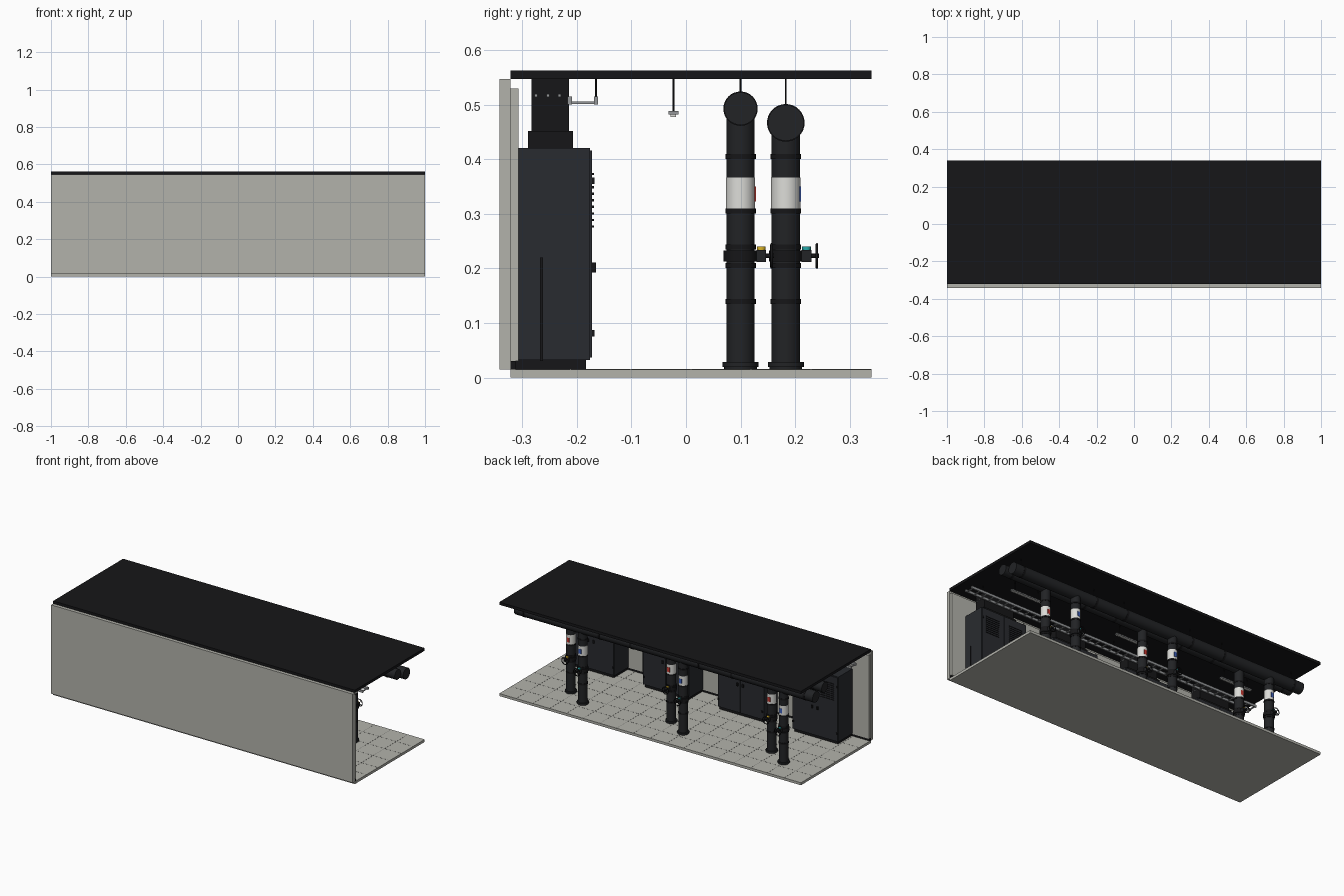
import bpy, bmesh, math
from mathutils import Matrix, Vector

if "Cube" in bpy.data.objects:
    bpy.data.objects.remove(bpy.data.objects["Cube"])

def mat(name, r, g, b):
    m = bpy.data.materials.new(name)
    m.diffuse_color = (r, g, b, 1)
    m.use_nodes = True
    m.node_tree.nodes["Principled BSDF"].inputs["Base Color"].default_value = m.diffuse_color
    return m

BLACK = mat("black", .008, .008, .009)
PIPE = mat("pipe_charcoal", .016, .017, .019)
CAB = mat("cabinet_slate", .022, .024, .029)
STONE = mat("stone_grey", .45, .45, .41)
LINE = mat("tile_seam", .16, .16, .15)
STEEL = mat("steel", .3, .31, .32)
WHITE = mat("white_band", .72, .72, .69)
RED = mat("red", .6, .04, .03)
BLUE = mat("blue", .05, .12, .5)
YELLOW = mat("yellow", .7, .45, .02)
TEAL = mat("teal", .02, .4, .4)

def finish(name, bm, m):
    me = bpy.data.meshes.new(name)
    bm.to_mesh(me)
    bm.free()
    me.materials.append(m)
    ob = bpy.data.objects.new(name, me)
    bpy.context.collection.objects.link(ob)
    return ob

def boxes(name, spans, m):
    """One object from (x0,x1,y0,y1,z0,z1) spans."""
    bm = bmesh.new()
    for x0, x1, y0, y1, z0, z1 in spans:
        mx = Matrix.Translation(((x0+x1)/2, (y0+y1)/2, (z0+z1)/2)) @ Matrix.Diagonal((x1-x0, y1-y0, z1-z0, 1))
        bmesh.ops.create_cube(bm, size=1, matrix=mx)
    return finish(name, bm, m)

def rods(name, parts, m, n=32):
    """One object from (start, end, radius) cylinders, smooth sides and sharp rims."""
    bm = bmesh.new()
    for a, b, r in parts:
        a, b = Vector(a), Vector(b)
        rot = Vector((0, 0, 1)).rotation_difference(b - a).to_matrix().to_4x4()
        bmesh.ops.create_cone(bm, cap_ends=True, segments=n, radius1=r, radius2=r,
                              depth=(b - a).length, matrix=Matrix.Translation((a + b) / 2) @ rot)
    for f in bm.faces:
        f.smooth = len(f.verts) == 4
    for e in bm.edges:
        e.smooth = all(f.smooth for f in e.link_faces)
    return finish(name, bm, m)

def ring(name, c, R, r, m, n=28, k=8):
    """Torus facing y."""
    bm = bmesh.new()
    v = [[bm.verts.new((c[0] + (R + r*math.cos(t*math.tau/k))*math.cos(s*math.tau/n),
                        c[1] + r*math.sin(t*math.tau/k),
                        c[2] + (R + r*math.cos(t*math.tau/k))*math.sin(s*math.tau/n)))
          for t in range(k)] for s in range(n)]
    for s in range(n):
        for t in range(k):
            bm.faces.new((v[s][t], v[s][(t+1) % k], v[(s+1) % n][(t+1) % k], v[(s+1) % n][t])).smooth = True
    bmesh.ops.recalc_face_normals(bm, faces=bm.faces)
    return finish(name, bm, m)

# Room shell
boxes("floor", [(-1, 1, -.322, .34, 0, .015)], STONE)
boxes("wall", [(-1, 1, -.342, -.322, .015, .547)], STONE)
boxes("ceiling", [(-1, 1, -.322, .34, .547, .563)], BLACK)
boxes("baseboard", [(-1, 1, -.322, -.313, .015, .03)], BLACK)
boxes("wall_panels", [(-1 + i*.25 + .003, -.75 + i*.25 - .003, -.322, -.307, .03, .53) for i in range(8)], STONE)
seams = [(-1 + i/9 - .001, -1 + i/9 + .001, -.31, .34, .0148, .0154) for i in range(1, 18)]
seams += [(-1, 1, -.322 + i*.1103 - .001, -.322 + i*.1103 + .001, .0148, .0154) for i in range(1, 6)]
boxes("floor_tile_seams", seams, LINE)

# Equipment cabinets with duct risers
def cabinet(i, cx):
    w, f = .1525, -.176
    boxes(f"cabinet_body_{i}", [(cx-w, cx+w, -.313, f, .032, .421)], CAB)
    boxes(f"cabinet_toe_kick_{i}", [(cx-w+.008, cx+w-.008, -.313, -.183, .015, .032)], BLACK)
    boxes(f"cabinet_doors_{i}", [(cx-w+.004, cx-.0015, f, -.172, .037, .416),
                                 (cx+.0015, cx+w-.004, f, -.172, .037, .416)], CAB)
    trim = []
    for s in (-1, 1):
        for k in range(9):                                  # louvres
            x, z = cx + s*.08, .275 + k*.012
            trim.append((x-.045, x+.045, -.172, -.169, z, z+.004))
        trim.append((cx+s*.018-.005, cx+s*.018+.005, -.172, -.165, .193, .211))   # latch
        for z in (.075, .355):                              # hinges
            trim.append((cx+s*(w-.008)-.004, cx+s*(w-.008)+.004, -.172, -.168, z, z+.012))
    trim.append((cx+w, cx+w+.003, -.268, -.262, .03, .22))  # side strip
    boxes(f"cabinet_trim_{i}", trim, BLACK)
    boxes(f"duct_riser_{i}", [(cx-.11, cx+.11, -.29, -.207, .421, .452),
                              (cx-.1, cx+.1, -.283, -.215, .452, .547)], BLACK)
    rods(f"duct_bolts_{i}", [((cx+s*.099, y, .517), (cx+s*.103, y, .517), .003)
                             for s in (-1, 1) for y in (-.275, -.253, -.232)], STEEL, 12)

for i, cx in enumerate((-.735, -.24, .255, .75)):
    cabinet(i, cx)

# Ladder cable tray
boxes("cable_tray_rails", [(-.98, .98, y-.004, y+.004, .501, .515) for y in (-.213, -.165)], STEEL)
boxes("cable_tray_rungs", [(-.97 + i*.0485 - .004, -.97 + i*.0485 + .004, -.21, -.168, .502, .506)
                           for i in range(41)], STEEL)
rods("cable_tray_hangers", [((x, -.165, .51), (x, -.165, .547), .0015)
                            for x in (-.9, -.45, 0, .45, .9)], BLACK, 8)

# Hanging strip lights
for i, cx in enumerate((-.72, 0, .72)):
    boxes(f"light_housing_{i}", [(cx-.105, cx+.105, -.032, -.014, .482, .489)], STEEL)
    boxes(f"light_diffuser_{i}", [(cx-.1, cx+.1, -.028, -.018, .478, .482)], WHITE)
    rods(f"light_rods_{i}", [((cx+s*.08, -.023, .488), (cx+s*.08, -.023, .547), .0015) for s in (-1, 1)], BLACK, 8)

# Overhead header pipes
for name, y, z, r in (("rear", .183, .467, .033), ("inner", .1, .493, .03)):
    rods(f"header_pipe_{name}", [((-.99, y, z), (.99, y, z), r)], PIPE)
    xs = (-.93, -.45, -.23, .22, .43, .93)
    rods(f"header_clamps_{name}", [((x-.006, y, z), (x+.006, y, z), r+.0015) for x in xs], BLACK)
    rods(f"header_hangers_{name}", [((x, y, z+r-.003), (x, y, .547), .0015) for x in xs], BLACK, 8)

# Vertical risers with valve, band and handwheel
def riser(name, x, y, top, cap, mark):
    p = lambda z: (x, y, z)
    rods(f"{name}_pipe", [(p(.02), p(top), .026)], PIPE)
    rods(f"{name}_flange", [(p(.015), p(.019), .03), (p(.019), p(.028), .033)], PIPE)
    rods(f"{name}_collars", [(p(z), p(z+.009), .028) for z in (.135, .201, .235, .301, .401)]
         + [(p(.213), p(.233), .031)], BLACK)
    rods(f"{name}_band", [(p(.31), p(.367), .0268)], WHITE)
    boxes(f"{name}_band_mark", [(x-.008, x+.008, y+.024, y+.028, .323, .35)], mark)
    boxes(f"{name}_valve_gearbox", [(x-.012, x+.012, y+.029, y+.047, .212, .234)], PIPE)
    rods(f"{name}_valve_cap", [((x, y+.038, .234), (x, y+.038, .24), .008)], cap, 20)
    h = (x, y+.057, .223)
    ring(f"{name}_handwheel", h, .021, .0025, BLACK)
    spokes = [((x, y+.045, .223), (x, y+.061, .223), .004)]
    for k in range(4):
        a = k*math.pi/2 + math.pi/4
        spokes.append((h, (x+.021*math.cos(a), h[1], .223+.021*math.sin(a)), .0017))
    rods(f"{name}_handwheel_spokes", spokes, BLACK, 10)

for i, x in enumerate((-.776, -.11, .556)):
    riser(f"rear_riser_{i}", x, .183, .467, TEAL, BLUE)
    riser(f"inner_riser_{i}", x + .137, .1, .493, YELLOW, RED)
